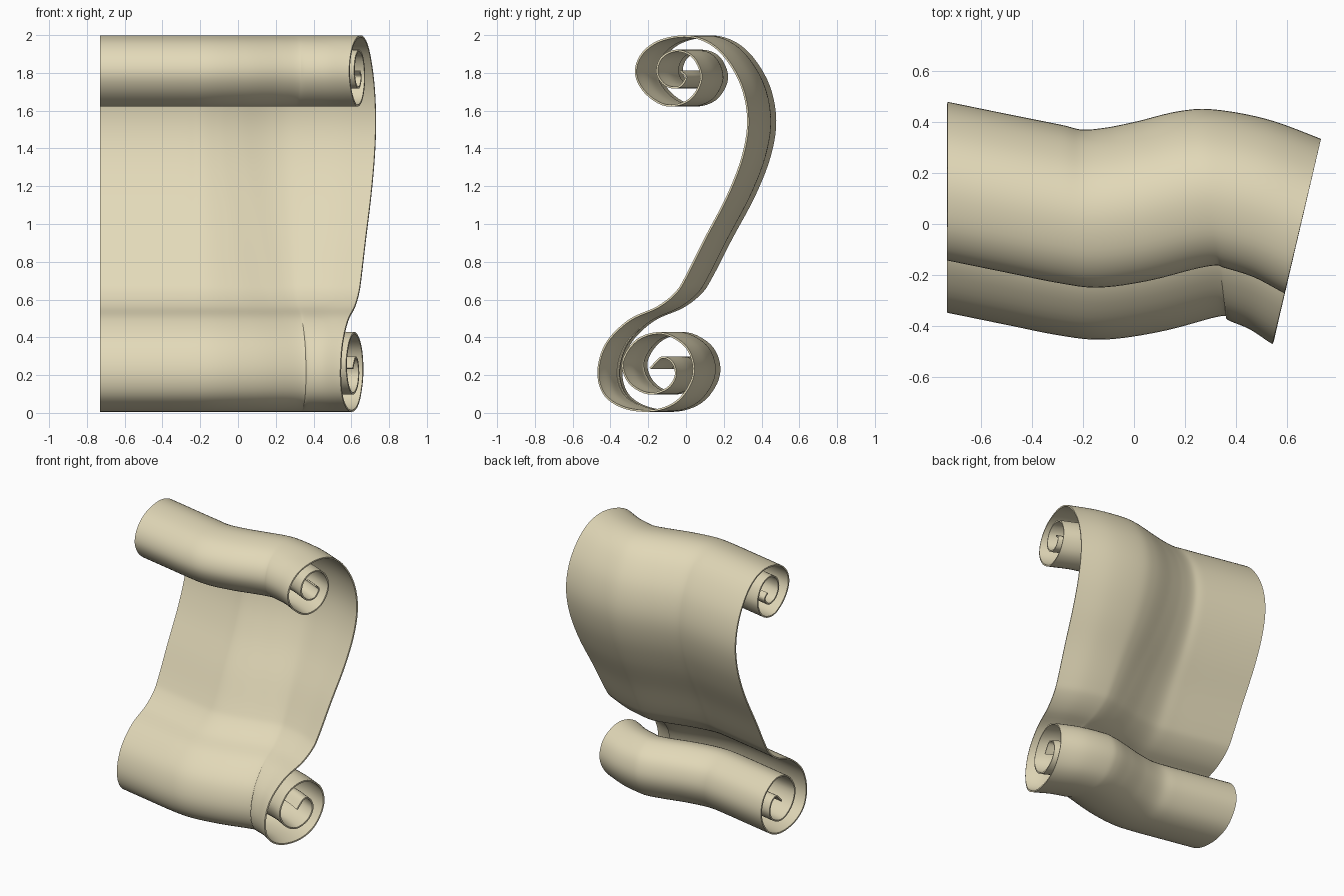
import bpy, bmesh, math
from mathutils import Vector

if "Cube" in bpy.data.objects:
    bpy.data.objects.remove(bpy.data.objects["Cube"])


def smooth(points, steps):
    """Catmull-Rom curve through the points."""
    pts = [Vector(p) for p in points]
    pts = [2 * pts[0] - pts[1]] + pts + [2 * pts[-1] - pts[-2]]
    out = []
    for i in range(1, len(pts) - 2):
        a, b, c, d = pts[i - 1:i + 3]
        for s in range(steps):
            t = s / steps
            out.append(0.5 * (2 * b + (c - a) * t + (2 * a - 5 * b + 4 * c - d) * t * t
                              + (3 * b - a - 3 * c + d) * t ** 3))
    out.append(pts[-2])
    return out


# Side profile as seen at the right end: upper curl, S-shaped sheet, lower curl (y, z)
upper_curl = [(-0.03, 1.81), (0.0, 1.775), (-0.04, 1.725), (-0.11, 1.735), (-0.153, 1.80),
              (-0.13, 1.88), (-0.05, 1.918), (0.04, 1.88), (0.08, 1.77), (0.02, 1.66),
              (-0.1, 1.627), (-0.21, 1.69), (-0.265, 1.79), (-0.24, 1.89), (-0.15, 1.965),
              (-0.01, 1.994), (0.11, 1.965), (0.21, 1.88), (0.295, 1.73)]
sheet = [(0.328, 1.55), (0.30, 1.36), (0.22, 1.15), (0.10, 0.92), (0.0, 0.72)]
lower_curl = [(-0.055, 0.635), (-0.15, 0.56), (-0.3, 0.49), (-0.42, 0.37), (-0.465, 0.22),
              (-0.43, 0.095), (-0.32, 0.025), (-0.17, 0.013), (-0.05, 0.06), (0.025, 0.16),
              (0.038, 0.26), (-0.01, 0.36), (-0.13, 0.422), (-0.26, 0.385), (-0.335, 0.27),
              (-0.3, 0.16), (-0.2, 0.103), (-0.1, 0.13), (-0.055, 0.2), (-0.075, 0.27),
              (-0.13, 0.293), (-0.19, 0.235)]
profile = smooth([((y + 0.067) / 0.973, z) for y, z in upper_curl + sheet + lower_curl], 5)

# Wavy plan path: centre x, centre y, turn of the section
path = smooth([(-0.73, 0.067, 0), (-0.5, 0.02, 0), (-0.29, -0.022, 0), (-0.16, -0.04, 0.1),
               (0.0, -0.02, 0.25), (0.165, 0.02, 0.38), (0.275, 0.042, 0.23),
               (0.345, 0.037, 0.06), (0.488, 0.0, -0.08), (0.637, -0.067, -0.23)], 8)

# Scroll sheet swept along the path
bm = bmesh.new()
rows = [[bm.verts.new((x - d * math.sin(a), y + d * math.cos(a), z)) for d, z in profile]
        for x, y, a in path]
for r0, r1 in zip(rows, rows[1:]):
    for j in range(len(profile) - 1):
        bm.faces.new((r0[j], r1[j], r1[j + 1], r0[j + 1]))
mesh = bpy.data.meshes.new("scroll_sheet")
bm.to_mesh(mesh)
bm.free()
scroll = bpy.data.objects.new("scroll_sheet", mesh)
bpy.context.collection.objects.link(scroll)

# Paper thickness
solid = scroll.modifiers.new("thickness", 'SOLIDIFY')
solid.thickness = 0.01
solid.offset = 0

# Parchment colour
mat = bpy.data.materials.new("parchment")
mat.diffuse_color = (0.76, 0.69, 0.48, 1)
mat.use_nodes = True
mat.node_tree.nodes["Principled BSDF"].inputs["Base Color"].default_value = mat.diffuse_color
mesh.materials.append(mat)

bpy.context.view_layer.objects.active = scroll
scroll.select_set(True)
bpy.ops.object.modifier_apply(modifier="thickness")
bpy.ops.object.shade_smooth_by_angle(angle=math.radians(40))
